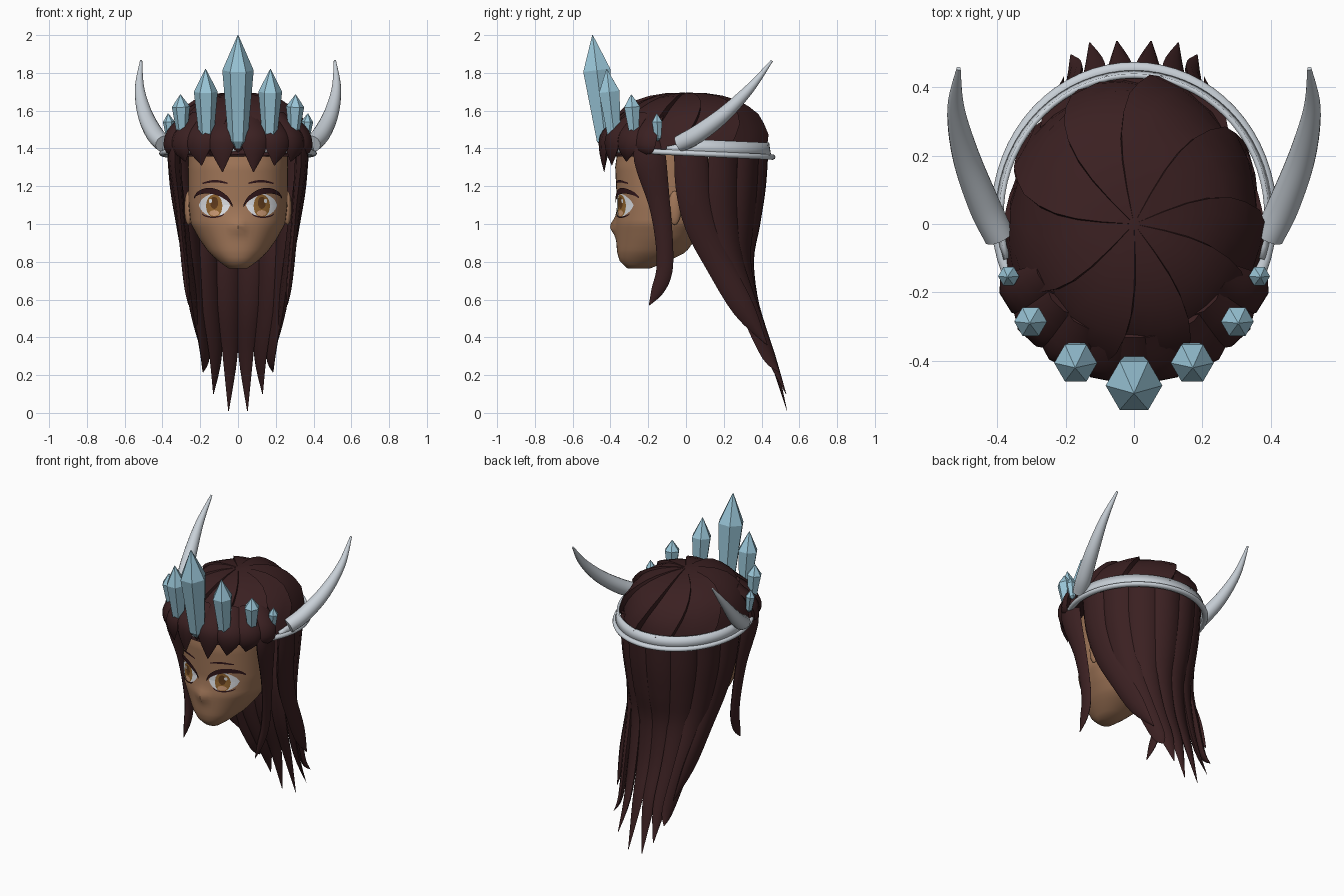
import bpy, bmesh, math, random
from math import sin, cos, pi
from mathutils import Vector

random.seed(4)
cube = bpy.data.objects.get("Cube")
if cube:
    bpy.data.objects.remove(cube)


def material(name, r, g, b):
    m = bpy.data.materials.new(name)
    m.use_nodes = True
    m.diffuse_color = (r, g, b, 1)
    m.node_tree.nodes["Principled BSDF"].inputs["Base Color"].default_value = (r, g, b, 1)
    return m


HAIR = material("dark brown hair", .043, .0145, .0155)
SKIN = material("tan skin", .36, .185, .1)
ICE = material("pale blue crystal", .32, .56, .68)
SILVER = material("silver", .58, .63, .68)
WHITE = material("eye white", .8, .82, .86)
LASH = material("dark lash", .03, .008, .01)
AMBER = material("amber iris", .3, .135, .03)
PUPIL = material("dark amber", .12, .045, .012)
GLOW = material("peach glow", .62, .33, .18)


def build(name, verts, faces, mat, smooth=40):
    mesh = bpy.data.meshes.new(name)
    mesh.from_pydata(verts, [], faces)
    bm = bmesh.new()
    bm.from_mesh(mesh)
    bmesh.ops.recalc_face_normals(bm, faces=bm.faces)
    bm.to_mesh(mesh)
    bm.free()
    mesh.materials.append(mat)
    obj = bpy.data.objects.new(name, mesh)
    bpy.context.collection.objects.link(obj)
    if smooth:
        shade(obj, smooth)
    return obj


def shade(obj, angle):
    bpy.ops.object.select_all(action='DESELECT')
    obj.select_set(True)
    bpy.context.view_layer.objects.active = obj
    bpy.ops.object.shade_smooth_by_angle(angle=math.radians(angle))


def loft(name, rings, mat, smooth=40):
    """Skin a list of equal closed rings and cap both ends."""
    n = len(rings[0])
    verts = [p for ring in rings for p in ring]
    faces = [(j * n + i, j * n + (i + 1) % n, (j + 1) * n + (i + 1) % n, (j + 1) * n + i)
             for j in range(len(rings) - 1) for i in range(n)]
    faces += [tuple(range(n)), tuple(range(len(verts) - n, len(verts)))]
    return build(name, verts, faces, mat, smooth)


def spline(vals, steps):
    """Catmull-Rom samples through a list of vectors."""
    out = []
    for i in range(len(vals) - 1):
        a, b = vals[max(i - 1, 0)], vals[i]
        c, d = vals[i + 1], vals[min(i + 2, len(vals) - 1)]
        for k in range(steps):
            t = k / steps
            out.append(.5 * (2 * b + (c - a) * t + (2 * a - 5 * b + 4 * c - d) * t * t
                             + (3 * b - a - 3 * c + d) * t ** 3))
    return out + [vals[-1]]


def sweep(name, points, radii, side, mat, flat=1.0, sides=8, steps=4, smooth=40):
    """Sweep a tapering ellipse along a path; side is its wide direction."""
    path = spline([Vector((*p, r)) for p, r in zip(points, radii)], steps)
    centres = [Vector(p[:3]) for p in path]
    rings = []
    for i, c in enumerate(centres):
        t = (centres[min(i + 1, len(path) - 1)] - centres[max(i - 1, 0)]).normalized()
        s = Vector(side)
        s = (s - t * s.dot(t)).normalized()
        n, r = t.cross(s), max(path[i][3], .002)
        rings.append([c + s * r * cos(2 * pi * k / sides) + n * r * flat * sin(2 * pi * k / sides)
                      for k in range(sides)])
    return loft(name, rings, mat, smooth)


# Face: rows of height, half width, front y, middle y, back y
ROWS = [(.765, .05, -.31, -.26, -.19), (.80, .10, -.35, -.22, -.10), (.85, .155, -.365, -.17, 0),
        (.92, .205, -.37, -.12, .05), (1.0, .25, -.375, -.1, .1), (1.1, .262, -.365, -.1, .12),
        (1.3, .265, -.375, -.1, .12), (1.48, .26, -.35, -.1, .12)]
P = 2.2


def face_row(z):
    for a, b in zip(ROWS, ROWS[1:]):
        if z <= b[0] + 1e-6:
            t = (z - a[0]) / (b[0] - a[0])
            return [u + (v - u) * t for u, v in zip(a[1:], b[1:])]
    return ROWS[-1][1:]


def nose(x, z):
    return .028 * math.exp(-(x / .03) ** 2 - ((z - .985) / .04) ** 2)


def face_y(x, z):
    w, front, mid, _ = face_row(z)
    return mid - (mid - front) * max(0, 1 - abs(x / w) ** P) ** (1 / P) - nose(x, z)


def face_ring(z, n=48):
    w, front, mid, back = face_row(z)
    ring = []
    for i in range(n):
        c, s = cos(2 * pi * i / n), sin(2 * pi * i / n)
        x = math.copysign(w * abs(c) ** (2 / P), c)
        y = face_y(x, z) if s >= 0 else mid + (back - mid) * abs(s) ** (2 / P)
        ring.append((x, y, z))
    return ring


loft("face", [face_ring(.765 + .715 * j / 36) for j in range(37)], SKIN, 50)


# Painted face details: thin patches that follow the face between two curves
def patch(name, x0, x1, low, high, lift, mat, cols=16, rows=6):
    for tag, sx in (("left", 1), ("right", -1)):
        verts = []
        for i in range(cols + 1):
            u = i / cols
            for j in range(rows + 1):
                x, z = x0 + (x1 - x0) * u, low(u) + (high(u) - low(u)) * j / rows
                verts.append((sx * x, face_y(x, z) - lift, z))
        r = rows + 1
        faces = [(i * r + j, (i + 1) * r + j, (i + 1) * r + j + 1, i * r + j + 1)[::sx]
                 for i in range(cols) for j in range(rows)]
        mesh = bpy.data.meshes.new(tag + "_" + name)
        mesh.from_pydata(verts, [], faces)
        mesh.materials.append(mat)
        bpy.context.collection.objects.link(bpy.data.objects.new(tag + "_" + name, mesh))


def arch(base, rise, power=.6, slope=0):
    return lambda u: base + slope * u + rise * max(0, sin(pi * u)) ** power


def oval(name, x, z, rx, rz, lift, mat):
    bulge = lambda u: rz * math.sqrt(max(0, 1 - (2 * u - 1) ** 2))
    patch(name, x - rx, x + rx, lambda u: z - bulge(u), lambda u: z + bulge(u), lift, mat)


patch("eye_white", .042, .208, arch(1.10, -.062), arch(1.10, .06), .003, WHITE)
oval("iris", .126, 1.096, .044, .06, .005, AMBER)
oval("pupil", .126, 1.112, .021, .032, .0065, PUPIL)
oval("iris_glow", .126, 1.058, .026, .015, .0065, GLOW)
oval("eye_sparkle", .146, 1.122, .009, .011, .008, WHITE)
patch("upper_lash", .03, .232, arch(1.09, .045, .6, .045), arch(1.105, .064, .6, .04), .009, LASH)
patch("lower_lash", .075, .19, arch(1.05, -.018), arch(1.056, -.016), .006, LASH)
patch("eyebrow", .055, .187, arch(1.212, .008, 1), arch(1.219, .014, 1), .004, LASH)

# Ears
for tag, sx in (("left", 1), ("right", -1)):
    bpy.ops.mesh.primitive_uv_sphere_add(segments=16, ring_count=10, location=(sx * .262, -.06, 1.085))
    ear = bpy.context.object
    ear.name = tag + "_ear"
    ear.scale = (.022, .035, .09)
    ear.data.materials.append(SKIN)
    shade(ear, 60)

# Hair cap: dome of uneven, overlapping, swirling clumps with a ragged hem
CLUMPS, PER = 9, 4
starts = [k + random.uniform(-.22, .22) for k in range(CLUMPS)]
starts.append(starts[0] + CLUMPS)
lift = [random.uniform(.05, .1) for _ in range(CLUMPS)]
rings = []
for j in range(9):
    phi = pi / 2 * min(j / 8, .985)
    r, h = cos(phi) ** .85, sin(phi) ** .87
    ring = []
    for k in range(CLUMPS):
        for i in range(PER):
            f = i / (PER - 1) * .97
            a = 2 * pi * (starts[k] + f * (starts[k + 1] - starts[k])) / CLUMPS + .45 * h
            rr = r * (.975 + lift[k] * (f - .5) + random.uniform(-.012, .012))
            hem = .05 * abs(f - .5) * (1 - h) if sin(a) > -.3 else 0
            ring.append((.385 * rr * cos(a), .44 * rr * sin(a),
                         1.365 + hem + .33 * h + .02 * (f - .4) * r))
    rings.append(ring)
loft("hair_cap", rings, HAIR, 22)

# Back hair: strands on elliptical levels of height, half width, outer y, back y
LEVELS = [(1.42, .345, -.01, .41), (1.2, .328, 0, .395), (1.0, .297, .05, .365),
          (.8, .268, .15, .335), (.55, .235, .30, .37), (.3, .2, .42, .455)]
TIPS = [(.05, .535, .01), (.13, .53, .1), (.185, .495, .215), (.205, .43, .36)]
RADII = [.09, .09, .085, .07, .058, .04]
for tag, sx in (("left", 1), ("right", -1)):
    for n, (deg, tip) in enumerate(zip((12, 36, 60, 85), TIPS)):
        a = math.radians(deg)
        pts = [(sx * w * sin(a), y0 + (y1 - y0) * cos(a), z)
               for z, w, y0, y1 in LEVELS if z > tip[2] + .05]
        sweep(f"{tag}_back_strand_{n + 1}", pts + [(sx * tip[0], tip[1], tip[2])],
              RADII[:len(pts)] + [.002], (cos(a), -sx * sin(a), 0), HAIR, .38)
    # Long lock beside the cheek
    lock = [(.32, -.2, 1.48), (.335, -.19, 1.34), (.31, -.14, 1.1), (.292, -.115, .9),
            (.278, -.115, .75), (.268, -.15, .65), (.262, -.195, .57)]
    sweep(tag + "_side_lock", [(sx * x, y, z) for x, y, z in lock],
          (.07, .085, .056, .046, .043, .034, .002), (0, 1, 0), HAIR, .4)
    # Pointed fringe hugging the cap
    for n, (x, y, tip, w) in enumerate([(.085, -.425, 1.275, .075), (.2, -.385, 1.31, .078),
                                        (.29, -.31, 1.33, .078), (.35, -.215, 1.36, .07)]):
        sweep(f"{tag}_fringe_{n + 1}",
              [(sx * x * .74, y * .74, 1.58), (sx * x * .97, y * .97, 1.48),
               (sx * x * 1.02, y * 1.02, 1.40), (sx * x * .96, y * 1.02, tip)],
              (.05, w, w * .85, .002), (-y, sx * x, 0), HAIR, .4, sides=6)
sweep("middle_fringe", [(0, -.32, 1.58), (0, -.41, 1.49), (0, -.43, 1.43), (0, -.43, 1.38)],
      (.05, .075, .055, .002), (1, 0, 0), HAIR, .4, sides=6)

# Crown: round rim and a taller band around the back
bpy.ops.mesh.primitive_torus_add(major_segments=64, minor_segments=10, major_radius=.4,
                                 minor_radius=.018, location=(0, .025, 1.374))
rim = bpy.context.object
rim.name = "crown_rim"
rim.scale = (1, 1.075, .85)
rim.rotation_euler = (-.045, 0, 0)
rim.data.materials.append(SILVER)
shade(rim, 60)

COLS = 40
verts = []
for i in range(COLS + 1):
    a = math.radians(-18 + 216 * i / COLS)
    y = .025 + .42 * sin(a)
    height = .03 + .045 * min(1, max(0, (y + .1) / .15))
    z = 1.374 - .045 * y
    verts += [(.4 * cos(a), y, z), (.388 * cos(a), .025 + .408 * sin(a), z + height)]
band = build("crown_band", verts, [(2 * i, 2 * i + 2, 2 * i + 3, 2 * i + 1) for i in range(COLS)], SILVER)
solid = band.modifiers.new("thickness", 'SOLIDIFY')
solid.thickness = .014
solid.offset = 0

# Horns
HORN = [(.395, -.035, 1.425), (.44, .06, 1.475), (.492, .2, 1.58), (.521, .34, 1.72), (.513, .455, 1.865)]
for tag, sx in (("left", 1), ("right", -1)):
    sweep(tag + "_horn", [(sx * x, y, z) for x, y, z in HORN], (.045, .047, .04, .025, .006),
          (1, 0, 0), SILVER, sides=16, steps=6, smooth=60)


# Crystals: bottom point, slim waist, wide shoulder, sharp tip
def crystal(name, x, base_y, tip_y, base_z, tip_z, r):
    pts = [(x * (.97 + .03 * t), base_y + (tip_y - base_y) * t, base_z + (tip_z - base_z) * t)
           for t in (0, .1, .7, 1)]
    sweep(name, pts, (.004, r * .62, r, .002), (1, 0, 0), ICE, sides=6, steps=1, smooth=0)


crystal("front_crystal", 0, -.42, -.495, 1.38, 2.0, .083)
for tag, sx in (("left", 1), ("right", -1)):
    crystal(tag + "_large_crystal", sx * .172, -.375, -.42, 1.42, 1.82, .063)
    crystal(tag + "_medium_crystal", sx * .305, -.275, -.29, 1.47, 1.685, .048)
    crystal(tag + "_small_crystal", sx * .37, -.148, -.155, 1.44, 1.585, .031)
